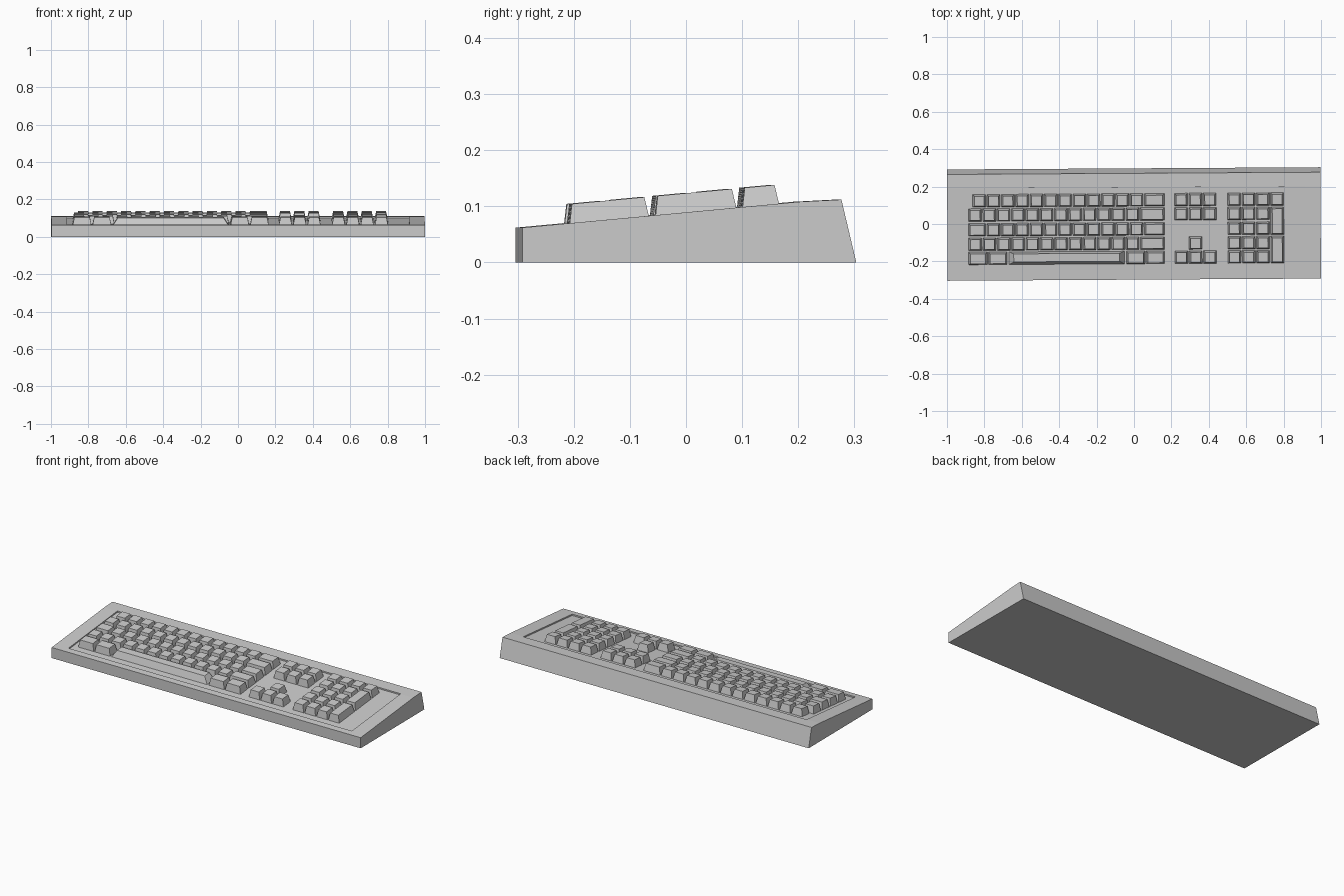
import bpy, bmesh
from mathutils import Matrix

if "Cube" in bpy.data.objects:
    bpy.data.objects.remove(bpy.data.objects["Cube"])

TURN = Matrix.Rotation(0.006, 4, 'Z')   # whole model sits very slightly turned
SLOPE = 0.0935


def deck(y):
    """Height of the sloping deck at y."""
    return 0.062 + (y + 0.2975) * SLOPE


def make_object(name, bm):
    bmesh.ops.recalc_face_normals(bm, faces=bm.faces[:])
    bm.transform(TURN)
    mesh = bpy.data.meshes.new(name)
    bm.to_mesh(mesh)
    bm.free()
    obj = bpy.data.objects.new(name, mesh)
    bpy.context.collection.objects.link(obj)
    return obj


def prism(name, profile, half):
    """Extrude a (y, z) profile along x."""
    bm = bmesh.new()
    face = bm.faces.new([bm.verts.new((-half, y, z)) for y, z in profile])
    ext = bmesh.ops.extrude_face_region(bm, geom=[face])
    verts = [v for v in ext['geom'] if isinstance(v, bmesh.types.BMVert)]
    bmesh.ops.translate(bm, verts=verts, vec=(2 * half, 0, 0))
    return make_object(name, bm)


# wedge-shaped case
case = prism("case", [(-0.2975, 0), (-0.2975, 0.062), (0.195, deck(0.195)),
                      (0.271, 0.112), (0.2975, 0)], 0.998)

# shallow recess around the keys
DEPTH = 0.008
cutter = prism("recess_cutter", [(-0.26, deck(-0.26) - DEPTH), (-0.26, 0.2),
                                 (0.197, 0.2), (0.197, deck(0.197) - DEPTH)], 0.915)
cutter.hide_render = True
cutter.hide_viewport = True
cut = case.modifiers.new("recess", 'BOOLEAN')
cut.operation = 'DIFFERENCE'
cut.solver = 'EXACT'
cut.object = cutter

# keycaps: tapered blocks following the deck slope
ROW_BACK = [0.163, 0.087, 0.008, -0.069, -0.145]
KEY_D = 0.068


def add_key(bm, x0, x1, y0, y1, side=0.009, front=0.005, back=0.010, height=0.034):
    rings = []
    for s, f, b, h in ((0, 0, 0, -DEPTH - 0.001), (side, front, back, height)):
        pts = ((x0 + s, y0 + f), (x1 - s, y0 + f), (x1 - s, y1 - b), (x0 + s, y1 - b))
        rings.append([bm.verts.new((x, y, deck(y) + h)) for x, y in pts])
    low, top = rings
    bm.faces.new(low[::-1])
    bm.faces.new(top)
    for i in range(4):
        j = (i + 1) % 4
        bm.faces.new((low[i], low[j], top[j], top[i]))


def key_run(bm, row, x, widths, gap=0.006, rows=1):
    """A run of keys; widths are pitches, rows > 1 makes a tall key."""
    y1 = ROW_BACK[row]
    y0 = ROW_BACK[row + rows - 1] - KEY_D
    for w in widths:
        add_key(bm, x, x + w - gap, y0, y1)
        x += w


# main block, right edge at 0.163
P = 0.0765
LEFT, RIGHT = -0.885, 0.169
bm = bmesh.new()
for row, start, first, count in ((0, -0.862, P, 11), (1, LEFT, P, 11),
                                 (2, LEFT, 0.098, 11), (3, LEFT, P, 11)):
    widths = [first] + [P] * count
    widths.append(RIGHT - start - sum(widths))
    key_run(bm, row, start, widths)
key_run(bm, 4, LEFT, [0.106, 0.106])
key_run(bm, 4, -0.041, [0.105, 0.105])
make_object("main_keys", bm)

# space bar
bm = bmesh.new()
add_key(bm, -0.67, -0.052, ROW_BACK[4] - KEY_D, ROW_BACK[4], side=0.026,
        front=0.014, back=0.011, height=0.03)
make_object("space_bar", bm)

# navigation and arrow keys
bm = bmesh.new()
for row in (0, 1, 4):
    key_run(bm, row, 0.217, [P] * 3)
key_run(bm, 3, 0.217 + P, [P])
make_object("navigation_keys", bm)

# number pad with two tall keys
bm = bmesh.new()
PAD = 0.501
for row in range(5):
    key_run(bm, row, PAD, [P] * (4 if row == 0 else 3))
for row in (1, 3):
    key_run(bm, row, PAD + 3 * P, [P], rows=2)
make_object("number_pad_keys", bm)
